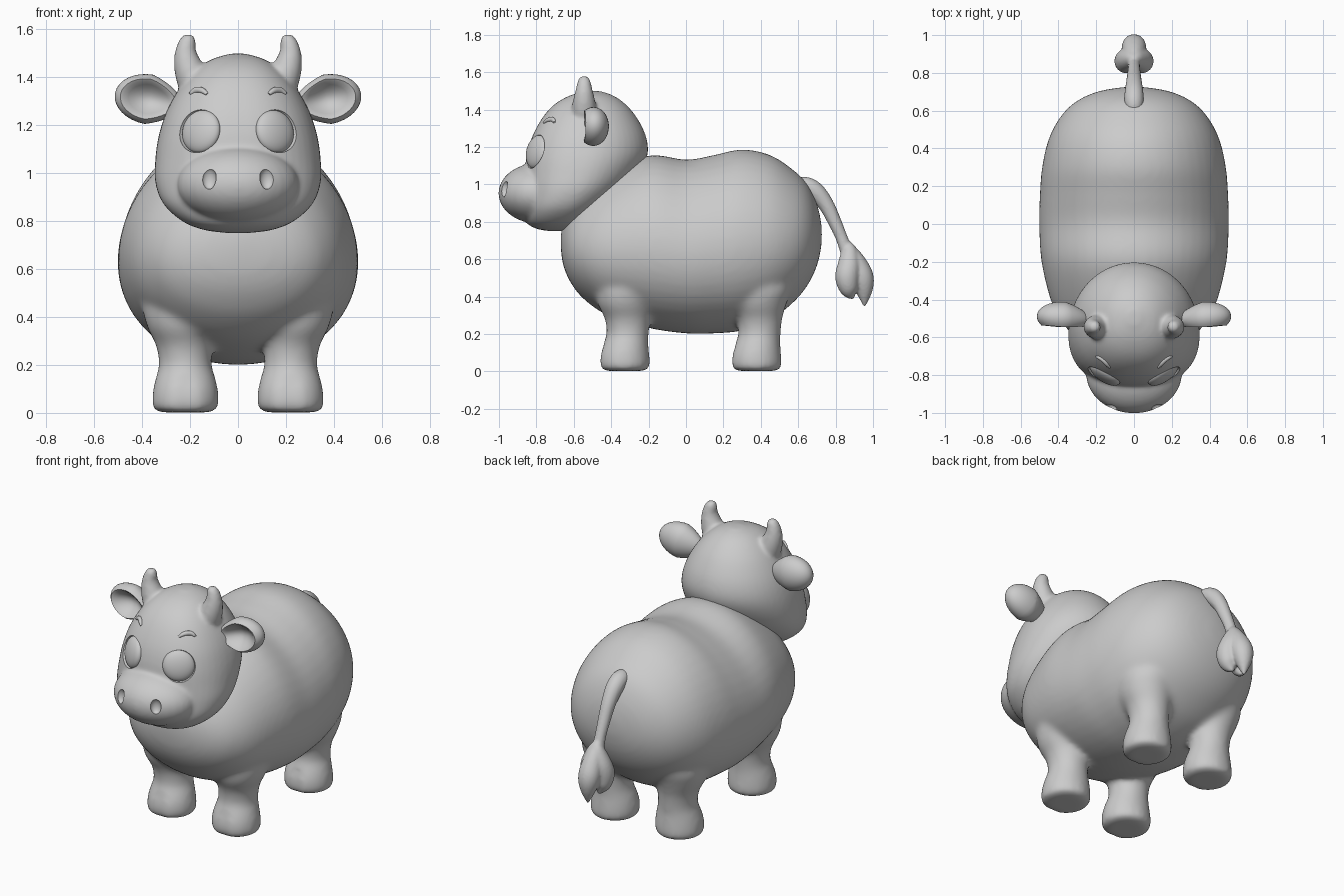
import bpy, bmesh, math
from mathutils import Vector, Matrix

if "Cube" in bpy.data.objects:
    bpy.data.objects.remove(bpy.data.objects["Cube"])

grey = bpy.data.materials.new("plain grey")
grey.diffuse_color = (0.6, 0.6, 0.6, 1)
grey.use_nodes = True
grey.node_tree.nodes["Principled BSDF"].inputs["Base Color"].default_value = grey.diffuse_color


def refine(rows, k=5):
    """Catmull-Rom interpolation of a list of number tuples."""
    p = [rows[0]] + rows + [rows[-1]]
    out = []
    for i in range(1, len(p) - 2):
        for s in range(k):
            t = s / k
            out.append([0.5 * (2 * b + (c - a) * t + (2 * a - 5 * b + 4 * c - d) * t * t
                               + (3 * b - a - 3 * c + d) * t ** 3)
                        for a, b, c, d in zip(*p[i - 1:i + 3])])
    return out + [list(rows[-1])]


def loft(bm, rings, n=32, groove=0.0, sag=0.0, square=1.0):
    """Skin ellipses given as (centre, u axis, v axis) and cap the ends.
    groove dents the -v side, sag lowers the widest line, square fills the -v corners."""
    loops = []
    for c, u, v in rings:
        loop = []
        for i in range(n):
            a = 2 * math.pi * i / n
            ca, sa = math.cos(a), math.sin(a)
            dip = 1 - groove * max(0, 1 - abs(a - 1.5 * math.pi) / 0.3)
            if sa < 0:
                ca, sa = math.copysign(abs(ca) ** square, ca), -abs(sa) ** square
            loop.append(bm.verts.new(c + u * ca * dip + v * (sa * dip - sag * ca * ca)))
        loops.append(loop)
    for a, b in zip(loops, loops[1:]):
        for i in range(n):
            bm.faces.new((a[i], a[(i + 1) % n], b[(i + 1) % n], b[i]))
    bm.faces.new(loops[0][::-1])
    bm.faces.new(loops[-1])


def tube(bm, rows, side, n=16):
    """Round tube through (x, y, z, radius) points in a plane with normal side."""
    rows = refine(rows)
    pts = [Vector(r[:3]) for r in rows]
    rings = []
    for i, p in enumerate(pts):
        t = (pts[min(i + 1, len(pts) - 1)] - pts[max(i - 1, 0)]).normalized()
        r = max(rows[i][3], 0.002)
        rings.append((p, side * r, t.cross(side).normalized() * r))
    loft(bm, rings, n)


def ball(bm, loc, radii, rot=None):
    m = Matrix.Translation(loc) @ (rot or Matrix()) @ Matrix.Diagonal((*radii, 1))
    return bmesh.ops.create_uvsphere(bm, u_segments=32, v_segments=20, radius=1, matrix=m)["verts"]


def finish(bm, name):
    bmesh.ops.recalc_face_normals(bm, faces=bm.faces)
    me = bpy.data.meshes.new(name)
    bm.to_mesh(me)
    bm.free()
    me.materials.append(grey)
    ob = bpy.data.objects.new(name, me)
    bpy.context.collection.objects.link(ob)
    return ob


def bake(ob):
    """Replace the mesh with its modified result."""
    dg = bpy.context.evaluated_depsgraph_get()
    me = bpy.data.meshes.new_from_object(ob.evaluated_get(dg))
    ob.modifiers.clear()
    ob.data = me


def fuse(ob, voxel, iterations):
    """Melt overlapping volumes into one smooth skin."""
    rm = ob.modifiers.new("fuse", "REMESH")
    rm.mode, rm.voxel_size = "VOXEL", voxel
    sm = ob.modifiers.new("soften", "SMOOTH")
    sm.factor, sm.iterations = 0.5, iterations
    bake(ob)


X, Y, Z = Vector((1, 0, 0)), Vector((0, 1, 0)), Vector((0, 0, 1))

# Body: cross-sections along y (y, top, bottom, half width)
bm = bmesh.new()
body_rows = [(-.67, .73, .66, .03), (-.657, .79, .57, .15), (-.62, .87, .48, .27),
             (-.55, .96, .39, .36), (-.42, 1.06, .3, .435), (-.2, 1.155, .232, .49),
             (0, 1.132, .203, .502), (.15, 1.157, .203, .499), (.3, 1.187, .218, .487),
             (.45, 1.157, .275, .452), (.57, 1.08, .365, .388), (.65, 1.0, .46, .305),
             (.702, .89, .57, .19), (.726, .78, .68, .05)]
loft(bm, [(Vector((0, y, (t + b) / 2)), X * w, Z * ((t - b) / 2))
          for y, t, b, w in refine(body_rows)], 48, sag=.08)

# Legs with cloven hooves (z, x, y, x radius, y radius)
leg_rows = [(.002, .22, -.33, .115, .115), (.025, .22, -.33, .138, .136), (.09, .219, -.33, .137, .134),
            (.15, .219, -.322, .124, .121), (.2, .22, -.312, .11, .113), (.28, .225, -.312, .117, .122),
            (.36, .235, -.32, .145, .152), (.45, .235, -.31, .16, .17), (.55, .2, -.3, .14, .15)]
for sx in (-1, 1):
    for dy in (0, .705):
        rings = refine(leg_rows)
        low = [r for r in rings if r[0] < .17]
        high = [r for r in rings if r[0] > .14]
        for part, g in ((low, .1), (high, 0)):
            loft(bm, [(Vector((sx * x, y + dy, z)), X * rx, Y * ry)
                      for z, x, y, rx, ry in part], 40, g)
body = finish(bm, "body_and_legs")
fuse(body, .014, 20)

# Head: cross-sections along z (z, front, back, half width), plus muzzle and horns
bm = bmesh.new()
head_rows = [(.75, -.73, -.64, .04), (.763, -.8, -.58, .14), (.798, -.855, -.5, .23),
             (.87, -.87, -.42, .31), (.96, -.865, -.33, .345), (1.06, -.86, -.25, .345),
             (1.16, -.85, -.205, .33), (1.26, -.82, -.215, .297), (1.36, -.765, -.265, .24),
             (1.43, -.7, -.325, .177), (1.475, -.62, -.39, .11), (1.499, -.53, -.46, .03)]
loft(bm, [(Vector((0, (f + b) / 2, z)), X * w, Y * ((b - f) / 2))
          for z, f, b, w in refine(head_rows)], 48, square=.87)
ball(bm, (0, -.79, .952), (.255, .213, .162))
for sx in (-1, 1):
    tube(bm, [(sx * x, -.545, z, r) for x, z, r in
              ((.15, 1.3, .05), (.182, 1.37, .066), (.203, 1.43, .063), (.216, 1.48, .052),
               (.217, 1.52, .042), (.208, 1.555, .034), (.204, 1.574, .022), (.203, 1.582, .006))], Y, 24)
head = finish(bm, "head_and_horns")
fuse(head, .011, 9)


def on_head(x, z):
    return head.ray_cast(Vector((x, -3, z)), Y)[1]


# Eye sockets and nostrils cut into the head, then eyeballs and brows
spots = {sx: (on_head(sx * .165, 1.178), on_head(sx * .12, .978),
              [on_head(sx * (.165 + d), 1.348 - 14 * d * d) for d in (-.036, -.018, 0, .018, .036)])
         for sx in (-1, 1)}
cut = bmesh.new()
eyes, brows = bmesh.new(), bmesh.new()
for sx, (eye, nose, brow) in spots.items():
    turn = Matrix.Rotation(sx * math.radians(33), 4, 'Z') @ Matrix.Rotation(math.radians(-12), 4, 'X')
    ball(cut, eye, (.094, .05, .094), turn)
    ball(eyes, eye + turn @ Vector((0, .022, 0)), (.091, .038, .091), turn)
    ball(cut, nose, (.031, .026, .045), Matrix.Rotation(sx * .3, 4, 'Z'))
    tube(brows, [(p.x, p.y, p.z, r) for p, r in zip(brow, (.007, .012, .013, .012, .007))],
         Vector((0, -.9, .43)))
cutter = finish(cut, "socket_cutter")
cutter.hide_render = True
bo = head.modifiers.new("sockets", "BOOLEAN")
bo.operation, bo.object = "DIFFERENCE", cutter
bake(head)
bpy.data.objects.remove(cutter)
finish(eyes, "eyes")
finish(brows, "eyebrows")

# Ears: flattened balls, tapered at the root, dished on the front
ears = bmesh.new()
tilt = Matrix.Rotation(math.radians(-10), 3, 'Y') @ Matrix.Rotation(math.radians(5), 3, 'Z')
for sx in (-1, 1):
    for v in ball(ears, (0, 0, 0), (1, 1, 1), Matrix.Rotation(math.pi / 2, 4, 'X')):
        x, y, z = v.co
        r = math.hypot(x, z)
        if y < 0 and r < .78:
            y += 1.2 * (1 - (r / .78) ** 2)
        taper = 1 - .35 * max(0, -x)
        p = tilt @ Vector((x * .145, y * .084 * taper, z * .104 * taper))
        v.co = Vector((sx * (p.x + .371), p.y - .497, p.z + 1.308))
finish(ears, "ears")

# Tail with a three-lobed tuft
bm = bmesh.new()
tube(bm, [(0, .58, .99, .04), (0, .64, .99, .05), (0, .695, .958, .05), (0, .75, .89, .042),
          (0, .795, .8, .036), (0, .83, .72, .032), (0, .855, .65, .033), (0, .875, .58, .03)], X, 20)
for dx, y1, y2, tip in ((0, .94, .955, .345), (-.04, .862, .895, .385), (.04, .862, .895, .385)):
    tube(bm, [(0, .858, .69, .018), (dx * .3, .872, .645, .042), (dx * .8, (y1 + .88) / 2, .57, .06),
              (dx, y1, .5, .064), (dx, y1 + .012, .43, .046), (dx * .8, y2, tip, .004)], X, 20)
tail = finish(bm, "tail")
fuse(tail, .008, 3)

# Smooth shading with kept edges
bpy.ops.object.select_all(action='DESELECT')
for ob in bpy.context.scene.objects:
    ob.select_set(True)
bpy.context.view_layer.objects.active = body
bpy.ops.object.shade_smooth_by_angle(angle=math.radians(50))
